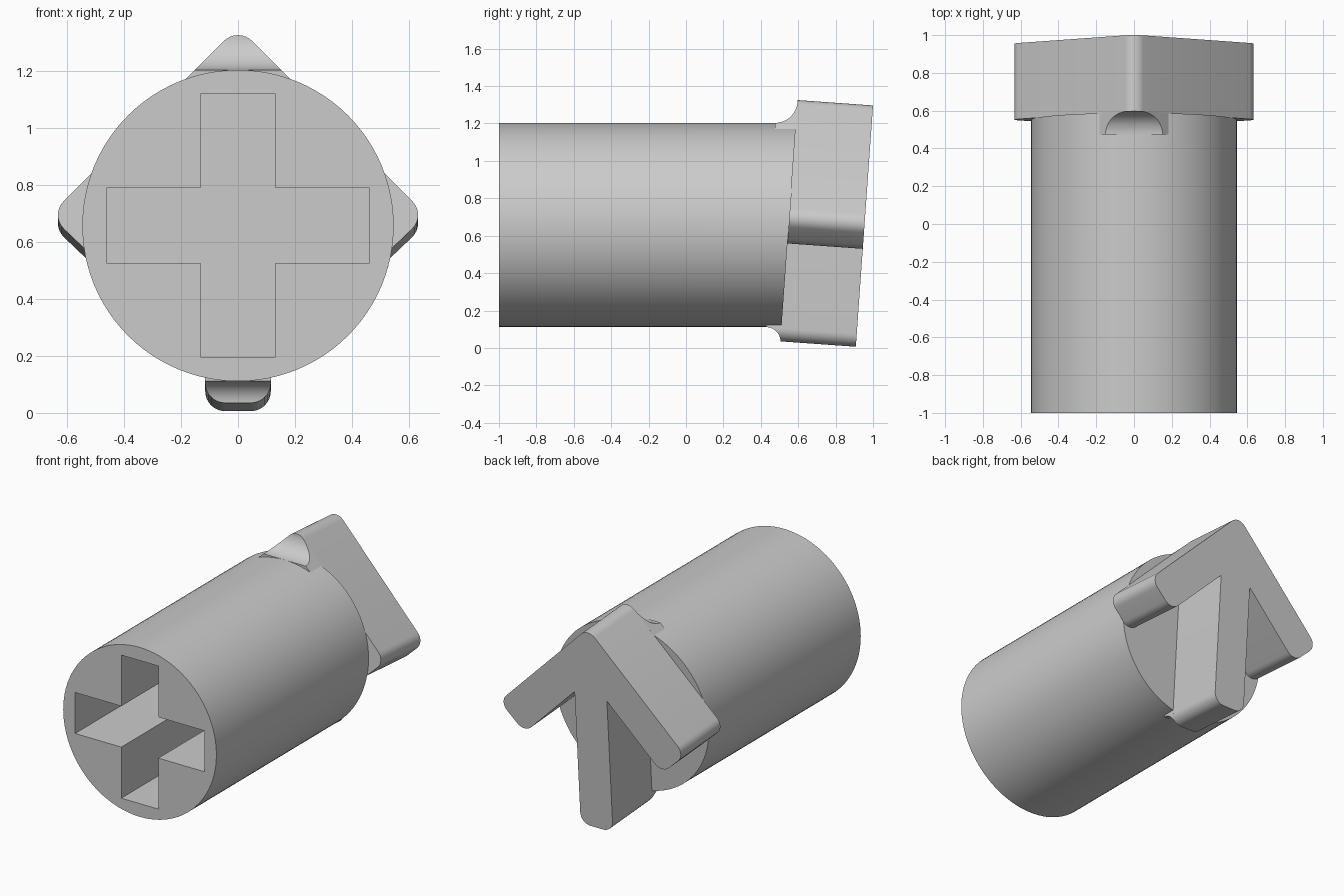
import bpy, bmesh, math
from mathutils import Vector, Matrix

if "Cube" in bpy.data.objects:
    bpy.data.objects.remove(bpy.data.objects["Cube"], do_unlink=True)

GREY = (0.6, 0.6, 0.6, 1)
grey = bpy.data.materials.new("plain grey")
grey.use_nodes = True
grey.diffuse_color = GREY
grey.node_tree.nodes["Principled BSDF"].inputs["Base Color"].default_value = GREY

R, AXIS_Z = 0.546, 0.657          # barrel radius and axis height
TILT = math.radians(4.08)         # lean of the arrow plane
ROUND = 0.07                      # arrow corner radius
NORMAL = Vector((0, math.cos(TILT), -math.sin(TILT)))


def plane_y(z):
    return 0.505 + math.tan(TILT) * (z - 0.035)


def finish(name, bm):
    bmesh.ops.recalc_face_normals(bm, faces=bm.faces)
    mesh = bpy.data.meshes.new(name)
    bm.to_mesh(mesh)
    bm.free()
    mesh.materials.append(grey)
    ob = bpy.data.objects.new(name, mesh)
    bpy.context.collection.objects.link(ob)
    return ob


def smooth(ob):
    bpy.ops.object.select_all(action="DESELECT")
    ob.select_set(True)
    bpy.context.view_layer.objects.active = ob
    bpy.ops.object.shade_smooth_by_angle(angle=math.radians(30))


# Barrel with a slanted rear end
bm = bmesh.new()
turn = Matrix.Translation((0, 0, AXIS_Z)) @ Matrix.Rotation(math.pi / 2, 4, "X")
bmesh.ops.create_cone(bm, cap_ends=True, segments=96, radius1=R, radius2=R, depth=2, matrix=turn)
cut = bmesh.ops.bisect_plane(bm, geom=bm.verts[:] + bm.edges[:] + bm.faces[:],
                             plane_co=(0, plane_y(0), 0), plane_no=NORMAL, clear_outer=True)
rim = [e for e in cut["geom_cut"] if isinstance(e, bmesh.types.BMEdge)]
bmesh.ops.contextual_create(bm, geom=rim)
barrel = finish("barrel", bm)

# Cross-shaped socket in the front end
L, W, DEPTH = 0.461, 0.132, 1.0
bm = bmesh.new()
quarter = [(W, W), (W, L), (-W, L)]
outline = []
for k in range(4):
    c, s = (1, 0, -1, 0)[k], (0, 1, 0, -1)[k]
    outline += [(c * x - s * z, s * x + c * z) for x, z in quarter]
face = bm.faces.new([bm.verts.new((x, -1.1, AXIS_Z + z)) for x, z in outline])
ext = bmesh.ops.extrude_face_region(bm, geom=[face])
bmesh.ops.translate(bm, vec=(0, DEPTH + 0.1, 0),
                    verts=[v for v in ext["geom"] if isinstance(v, bmesh.types.BMVert)])
cutter = finish("socket_cutter", bm)
cutter.hide_render = True
mod = barrel.modifiers.new("socket", "BOOLEAN")
mod.operation = "DIFFERENCE"
mod.solver = "EXACT"
mod.object = cutter
bpy.context.view_layer.objects.active = barrel
bpy.ops.object.modifier_apply(modifier="socket")
bpy.data.objects.remove(cutter, do_unlink=True)
smooth(barrel)

# Arrow: rounded outline on the tilted plane, extruded along its normal
STEM, APEX, INNER, FOOT = 0.115, 1.354, 1.02, 0.035
half = [(STEM, FOOT), (STEM, INNER - STEM), (0.49, INNER - 0.49), (0.661, APEX - 0.661)]
outline = half + [(0, APEX)] + [(-x, z) for x, z in reversed(half)]
bm = bmesh.new()
verts = [bm.verts.new((x, plane_y(z), z)) for x, z in outline]
bm.faces.new(verts)
corners = [v for i, v in enumerate(verts) if i not in (1, 7)]
bmesh.ops.bevel(bm, geom=corners, offset=ROUND, offset_type="OFFSET", segments=8,
                profile=0.5, affect="VERTICES")
ext = bmesh.ops.extrude_face_region(bm, geom=bm.faces[:])
bmesh.ops.translate(bm, vec=NORMAL * 0.404,
                    verts=[v for v in ext["geom"] if isinstance(v, bmesh.types.BMVert)])
smooth(finish("arrow", bm))


# Concave fillets that blend the arrow into the barrel
def apex_width(z):
    mid = 1.325 - ROUND
    if z > mid + ROUND * 0.707:
        return math.sqrt(max(ROUND ** 2 - (z - mid) ** 2, 1e-6))
    return APEX - z


def foot_width(z):
    drop = max(FOOT + ROUND - z, 0)
    return STEM - ROUND + math.sqrt(max(ROUND ** 2 - drop ** 2, 0))


def fillet(name, z_edge, z_barrel, width):
    r = abs(z_edge - z_barrel)
    up = 1 if z_edge > z_barrel else -1
    y_mid = plane_y(z_edge) - r
    steps = 16
    rows = [(y_mid, z_barrel - up * 0.045)]
    for i in range(steps + 1):
        a = math.pi / 2 * i / steps
        rows.append((y_mid + r * math.sin(a), z_edge - up * r * math.cos(a)))
    bm = bmesh.new()
    rings = []
    for y, z in rows:
        w, back = width(z), plane_y(z) + 0.002
        rings.append([bm.verts.new(p) for p in ((-w, back, z), (-w, y, z), (w, y, z), (w, back, z))])
    for a, b in zip(rings, rings[1:]):
        for k in range(4):
            n = (k + 1) % 4
            bm.faces.new((a[k], a[n], b[n], b[k]))
    bm.faces.new(rings[0])
    bm.faces.new(rings[-1])
    smooth(finish(name, bm))


fillet("apex_fillet", 1.325, AXIS_Z + R, apex_width)
fillet("foot_fillet", FOOT, AXIS_Z - R, foot_width)
